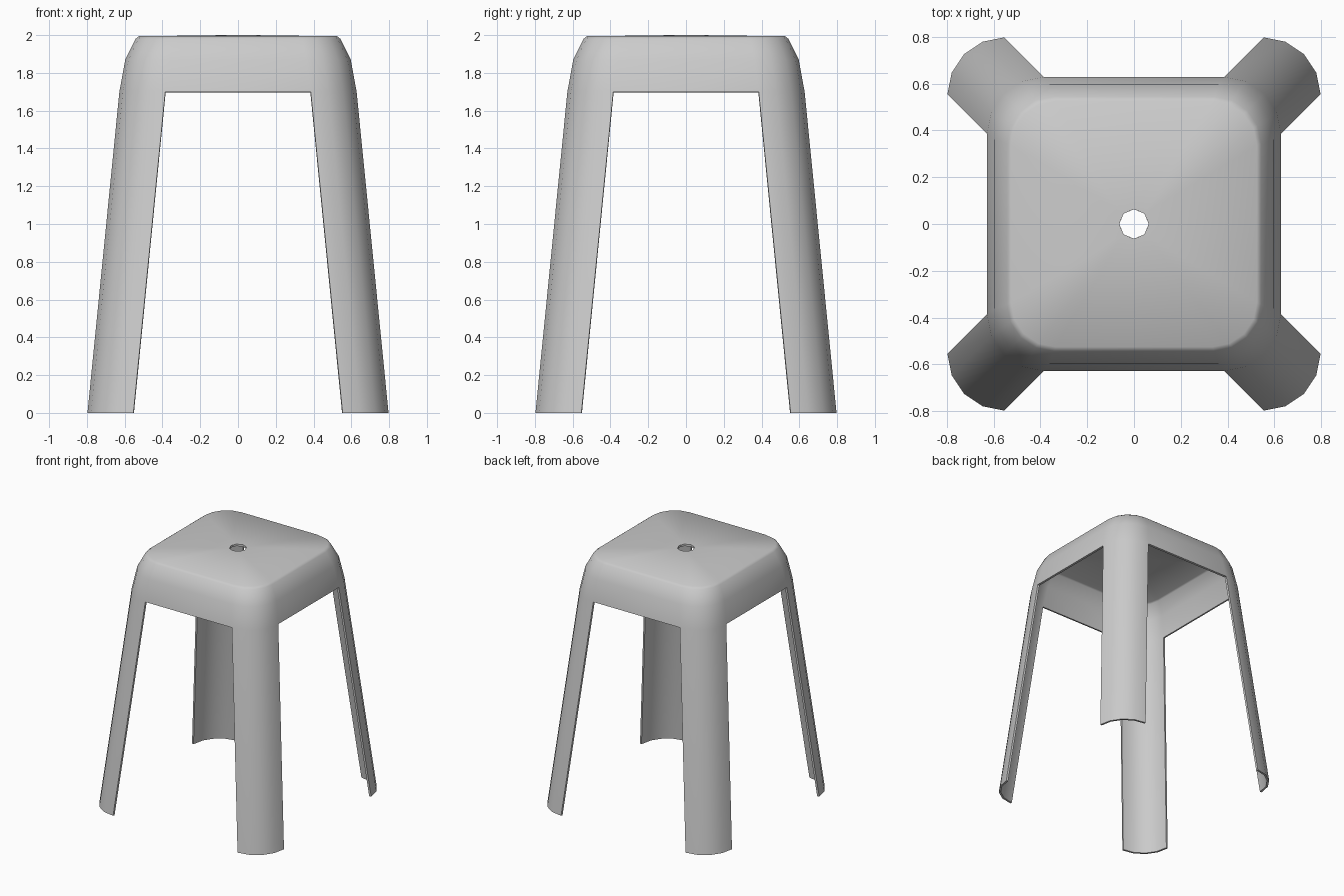
import bpy, bmesh, math

if "Cube" in bpy.data.objects:
    bpy.data.objects.remove(bpy.data.objects["Cube"])

HOLE_R, THICK = 0.063, 0.016
# (z, half width, corner radius) from the feet up to the rim of the seat
PROFILE = [(0.0, 0.797, 0.243), (1.70, 0.628, 0.243), (1.87, 0.597, 0.235),
           (1.98, 0.543, 0.20), (1.994, 0.525, 0.19)]
ARC = 5          # points per rounded corner
PER = ARC + 1    # plus one point at the middle of each side

bm = bmesh.new()


def ring(z, half, r):
    """Rounded square with a midpoint on every side."""
    verts = []
    for k in range(4):
        base = k * math.pi / 2
        rot = lambda x, y: (x * math.cos(base) - y * math.sin(base),
                            x * math.sin(base) + y * math.cos(base), z)
        for i in range(ARC):
            a = math.pi / 2 * i / (ARC - 1)
            c = half - r
            verts.append(bm.verts.new(rot(c + r * math.cos(a), c + r * math.sin(a))))
        verts.append(bm.verts.new(rot(0, half)))
    return verts


# legs (corner strips only), apron and rounded shoulder
rings = [ring(*p) for p in PROFILE]
n = len(rings[0])
for level, (lo, hi) in enumerate(zip(rings, rings[1:])):
    for i in range(n):
        if level == 0 and i % PER >= ARC - 1:
            continue
        j = (i + 1) % n
        bm.faces.new((lo[i], lo[j], hi[j], hi[i]))

# slightly raised seat, fanned in to an octagonal hole
hole = []
for k in range(8):
    a = math.pi / 4 * (k + 1)
    hole.append(bm.verts.new((HOLE_R * math.cos(a), HOLE_R * math.sin(a), 2.0)))
rim = rings[-1]
for i in range(n):
    j = (i + 1) % n
    hi_i = hole[2 * (i // PER) + (1 if i % PER == ARC else 0)]
    hi_j = hole[2 * (j // PER) + (1 if j % PER == ARC else 0)]
    bm.faces.new((rim[i], rim[j], hi_i) if hi_i is hi_j else (rim[i], rim[j], hi_j, hi_i))

# midpoints at foot level belong to no face
bmesh.ops.delete(bm, geom=[v for v in bm.verts if not v.link_faces], context='VERTS')
mesh = bpy.data.meshes.new("stool")
bm.to_mesh(mesh)
bm.free()
stool = bpy.data.objects.new("stool", mesh)
bpy.context.collection.objects.link(stool)
bpy.context.view_layer.objects.active = stool
stool.select_set(True)

# moulded shell thickness, growing inwards
solid = stool.modifiers.new("shell", 'SOLIDIFY')
solid.thickness = THICK
solid.offset = -1
bpy.ops.object.modifier_apply(modifier=solid.name)
for v in stool.data.vertices:
    if v.co.z < 0.05:
        v.co.z = 0.0
bpy.ops.object.shade_smooth_by_angle(angle=math.radians(50))
